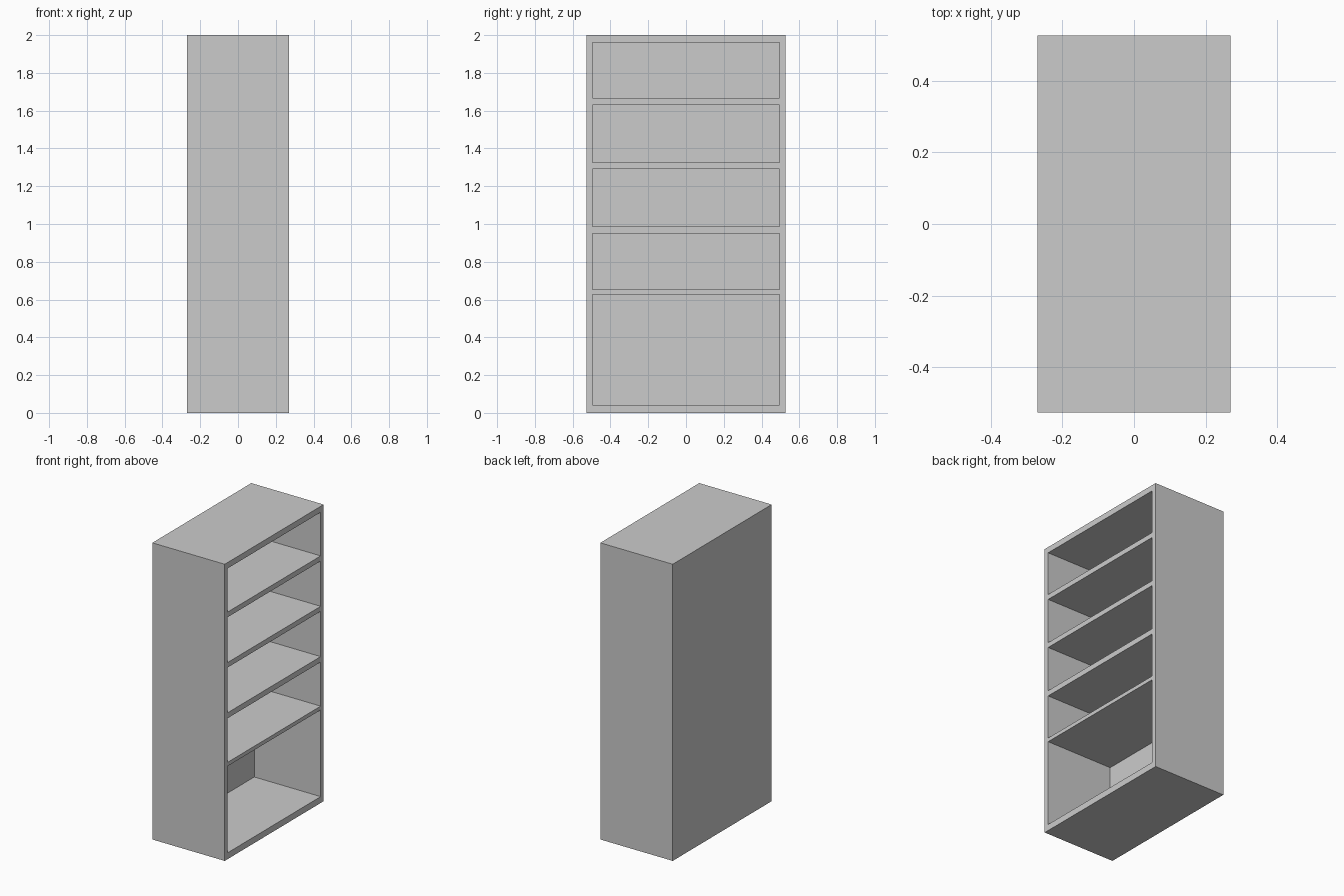
import bpy, bmesh

if "Cube" in bpy.data.objects:
    bpy.data.objects.remove(bpy.data.objects["Cube"])

X_FRONT, X_BACK, X_INNER = 0.27, -0.27, -0.225
YS = [-0.527, -0.495, 0.495, 0.527]
# Heights of the openings' bottoms and tops, between floor and top
ZS = [0, 0.043, 0.627, 0.653, 0.95, 0.987, 1.292, 1.326, 1.631, 1.666, 1.96, 2.0]

bm = bmesh.new()


def push_back(faces, x):
    """Extrude a face region and move the new cap to depth x."""
    geom = bmesh.ops.extrude_face_region(bm, geom=faces)["geom"]
    for v in geom:
        if isinstance(v, bmesh.types.BMVert):
            v.co.x = x


# Front frame: a grid of panels, with the middle cells as openings
grid = [[bm.verts.new((X_FRONT, y, z)) for y in YS] for z in ZS]
front, openings = [], []
for r in range(len(ZS) - 1):
    for c in range(len(YS) - 1):
        f = bm.faces.new((grid[r][c], grid[r][c + 1], grid[r + 1][c + 1], grid[r + 1][c]))
        front.append(f)
        if c == 1 and r % 2 == 1:
            openings.append(f)

# Outer carcass: copy the front to the back and join the borders
border = [e for e in bm.edges if e.is_boundary]
ret = bmesh.ops.extrude_edge_only(bm, edges=border)["geom"]
for v in ret:
    if isinstance(v, bmesh.types.BMVert):
        v.co.x = X_BACK
bmesh.ops.contextual_create(bm, geom=[e for e in bm.edges if e.is_boundary])

# Shelf compartments: sink each opening to the back panel
for f in openings:
    push_back([f], X_INNER)
    if f.is_valid:
        bmesh.ops.delete(bm, geom=[f], context='FACES_ONLY')

bmesh.ops.recalc_face_normals(bm, faces=bm.faces)
bmesh.ops.dissolve_limit(bm, angle_limit=0.01, verts=bm.verts, edges=bm.edges)

mesh = bpy.data.meshes.new("bookcase")
bm.to_mesh(mesh)
bm.free()
bpy.context.collection.objects.link(bpy.data.objects.new("bookcase", mesh))
